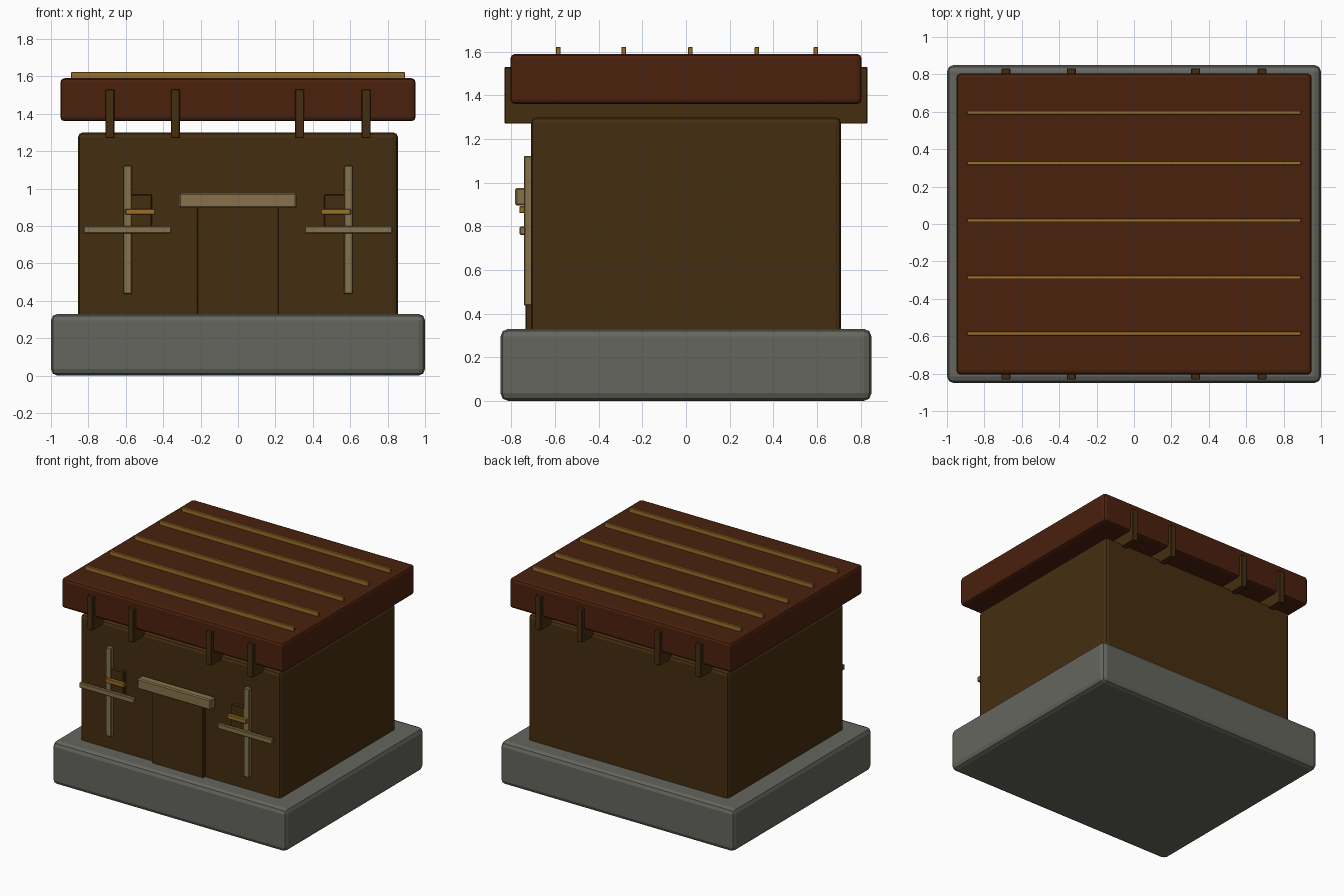
import bpy
import bmesh

cube = bpy.data.objects.get("Cube")
if cube:
    bpy.data.objects.remove(cube, do_unlink=True)


def material(name, rgb):
    mat = bpy.data.materials.new(name)
    mat.use_nodes = True
    color = (*rgb, 1)
    mat.diffuse_color = color
    bsdf = mat.node_tree.nodes["Principled BSDF"]
    bsdf.inputs["Base Color"].default_value = color
    bsdf.inputs["Roughness"].default_value = 0.9
    return mat


stone = material("grey stone", (0.130, 0.133, 0.113))
wood = material("dark brown wood", (0.060, 0.027, 0.005))
roof_red = material("red brown roof", (0.070, 0.015, 0.004))
pale = material("pale timber", (0.240, 0.170, 0.070))
amber = material("amber wood", (0.330, 0.155, 0.022))


def box(name, mat, x, y, z, bevel=0.004, segments=1):
    """Bevelled box spanning the given (min, max) ranges."""
    bm = bmesh.new()
    bmesh.ops.create_cube(bm, size=1)
    for v in bm.verts:
        v.co = [r[0] + (c + 0.5) * (r[1] - r[0]) for c, r in zip(v.co, (x, y, z))]
    mesh = bpy.data.meshes.new(name)
    bm.to_mesh(mesh)
    bm.free()
    mesh.materials.append(mat)
    obj = bpy.data.objects.new(name, mesh)
    bpy.context.collection.objects.link(obj)
    mod = obj.modifiers.new("Bevel", "BEVEL")
    mod.width = bevel
    mod.segments = segments
    return obj


def span(center, size):
    return center - size / 2, center + size / 2


# Main masses
box("foundation", stone, (-1, 1), (-0.85, 0.85), (0, 0.33), 0.035, 2)
box("walls", wood, (-0.855, 0.855), (-0.71, 0.71), (0.3, 1.3), 0.025, 2)
box("roof_slab", roof_red, (-0.95, 0.95), (-0.805, 0.805), (1.36, 1.59), 0.022, 2)

# Roof battens
for i, y in enumerate((-0.585, -0.285, 0.02, 0.325, 0.595)):
    box(f"roof_batten_{i + 1}", amber, (-0.893, 0.893), span(y, 0.02), (1.575, 1.622), 0.002)

# Beams running front to back under the roof
for i, x in enumerate((-0.685, -0.335, 0.33, 0.685)):
    box(f"roof_beam_{i + 1}", wood, span(x, 0.048), (-0.832, 0.832), (1.27, 1.53))

# Door and lintel
box("door", wood, (-0.219, 0.217), (-0.735, -0.69), (0.32, 0.9))
box("door_lintel", pale, (-0.315, 0.312), (-0.783, -0.72), (0.895, 0.976), 0.008)

# Wall timbers and small shuttered windows on both sides of the door
for side, sx in (("right", -1), ("left", 1)):
    box(f"{side}_post", pale, span(sx * 0.59, 0.046), (-0.742, -0.7), (0.437, 1.122))
    box(f"{side}_rail", pale, span(sx * 0.592, 0.468), (-0.762, -0.735), (0.76, 0.799))
    box(f"{side}_window", wood, span(sx * 0.53, 0.14), (-0.74, -0.7), (0.785, 0.968))
    box(f"{side}_window_bar", amber, span(sx * 0.523, 0.16), (-0.764, -0.735), (0.86, 0.892), 0.003)
